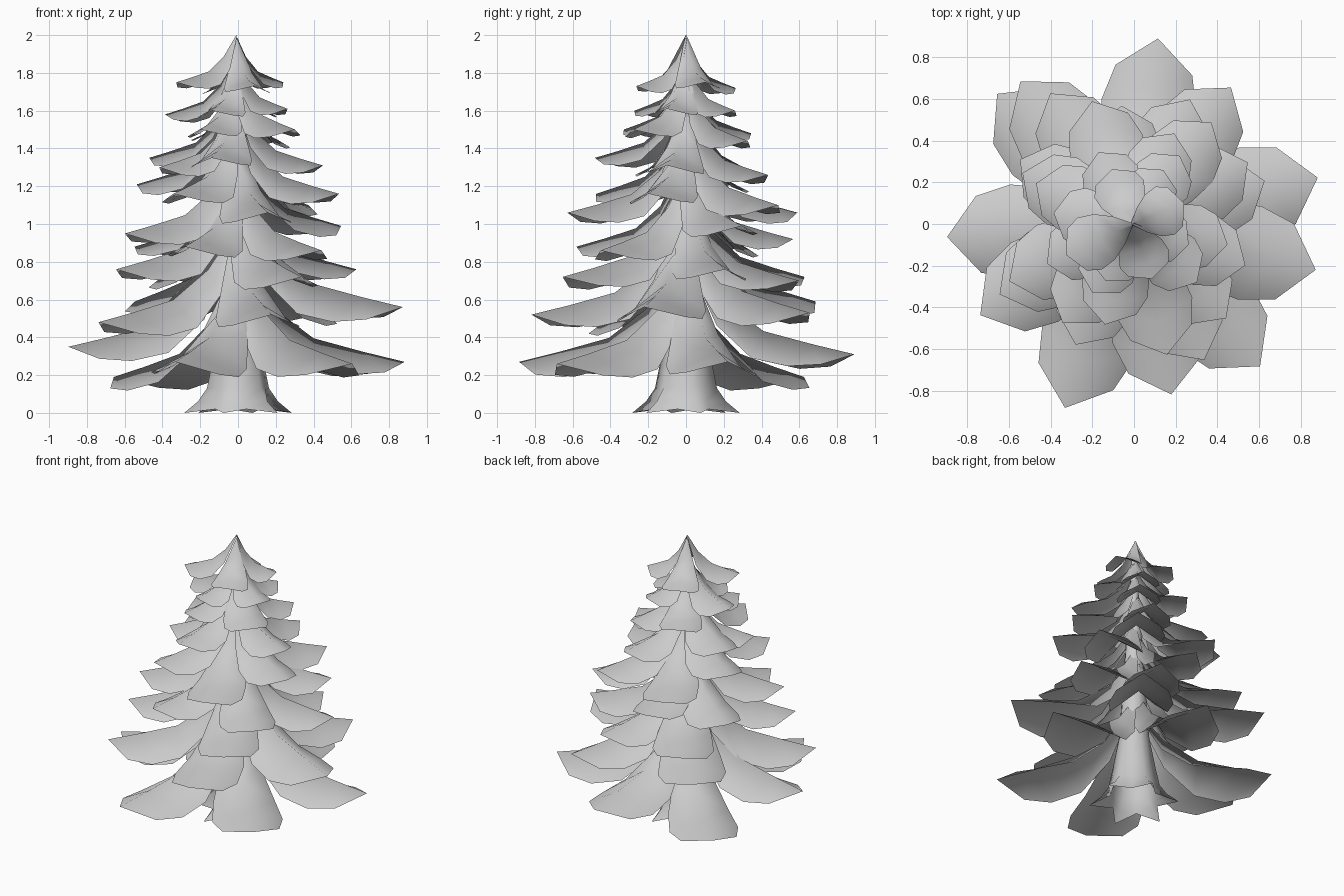
import bpy, math, random
from mathutils import Matrix, Vector

if "Cube" in bpy.data.objects:
    bpy.data.objects.remove(bpy.data.objects["Cube"])

random.seed(4)


def make_object(name, verts, faces):
    mesh = bpy.data.meshes.new(name)
    mesh.from_pydata(verts, [], faces)
    mesh.shade_smooth()
    mesh.update()
    obj = bpy.data.objects.new(name, mesh)
    bpy.context.collection.objects.link(obj)
    return obj


# Bough profile: ridge and drooping side edges, as fractions of reach and height
RIDGE = [(0.0, 1.0), (0.21, 0.54), (0.46, 0.23), (0.75, 0.10), (1.0, 0.0)]
EDGE = [(0.0, 0.95), (0.20, 0.28), (0.42, -0.05), (0.64, -0.13), (0.83, -0.11)]
WIDTH = [0.06, 0.56, 0.92, 1.05, 0.85]


def bough(name, angle, reach, tip_z):
    height = min(0.13 + 0.45 * reach, 2.0 - tip_z)
    half = 0.075 + 0.16 * reach
    verts = []
    for (ru, rh), (eu, eh), w in zip(RIDGE, EDGE, WIDTH):
        verts += [Vector((eu * reach, half * w, eh * height)),
                  Vector((ru * reach, 0, rh * height)),
                  Vector((eu * reach, -half * w, eh * height))]
    roll = Matrix.Rotation(random.uniform(-0.04, 0.04), 4, 'X')
    turn = Matrix.Rotation(math.radians(angle), 4, 'Z')
    place = Matrix.Translation((-0.01, 0, tip_z)) @ turn @ roll
    faces = []
    for r in range(len(RIDGE) - 1):
        for c in range(2):
            a = r * 3 + c
            faces.append((a, a + 3, a + 4, a + 1))
    return make_object(name, [place @ v for v in verts], faces)


# Trunk, open below, with a root flare at the foot: (z, valley radius, root radius)
SIDES = 12
sections = [(0.0, 0.17, 0.295), (0.06, 0.16, 0.22), (0.13, 0.15, 0.17),
            (0.25, 0.13, 0.145), (0.5, 0.1, 0.1), (1.2, 0.055, 0.055),
            (1.85, 0.015, 0.015)]
verts, faces = [], []
for z, valley, root in sections:
    for i in range(SIDES):
        a = 2 * math.pi * (i + 0.5) / SIDES
        r = valley if i % 2 else root
        verts.append((r * math.cos(a), r * math.sin(a),
                      z + (0.02 if z == 0 and i % 2 else 0)))
for k in range(len(sections) - 1):
    for i in range(SIDES):
        j = (i + 1) % SIDES
        faces.append((k * SIDES + i, k * SIDES + j,
                      (k + 1) * SIDES + j, (k + 1) * SIDES + i))
make_object("trunk", verts, faces)

# Tiers of boughs from bottom to top: (direction in degrees, reach, tip height)
tiers = {
    "bottom": [(14, .92, .27), (82, .90, .31), (136, .90, .19),
               (184, .89, .35), (250, .94, .27), (312, .92, .26)],
    "second": [(346, .91, .56), (54, .81, .53), (128, .87, .59),
               (211, .85, .48), (283, .84, .52)],
    "third": [(18, .67, .76), (65, .66, .70), (122, .74, .72),
              (208, .72, .76), (298, .74, .72)],
    "fourth": [(28, .63, .99), (95, .57, .92), (150, .62, .88),
               (205, .65, .95), (245, .64, .88), (315, .64, .86)],
    "fifth": [(340, .58, 1.16), (52, .62, 1.10), (108, .62, 1.06),
              (155, .58, 1.21), (235, .58, 1.16), (285, .65, 1.06)],
    "sixth": [(348, .47, 1.31), (65, .48, 1.26), (157, .50, 1.35),
              (205, .45, 1.30), (255, .50, 1.35)],
    "seventh": [(318, .42, 1.50), (55, .40, 1.44), (115, .38, 1.48),
                (240, .38, 1.50)],
    "eighth": [(60, .30, 1.60), (172, .38, 1.58), (245, .30, 1.60),
               (340, .29, 1.61)],
    "top": [(22, .27, 1.75), (110, .28, 1.72), (205, .35, 1.75),
            (290, .28, 1.73)],
}
for tier, boughs in tiers.items():
    for n, (angle, reach, z) in enumerate(boughs, 1):
        bough(f"{tier}_bough_{n}", angle, reach, z)
